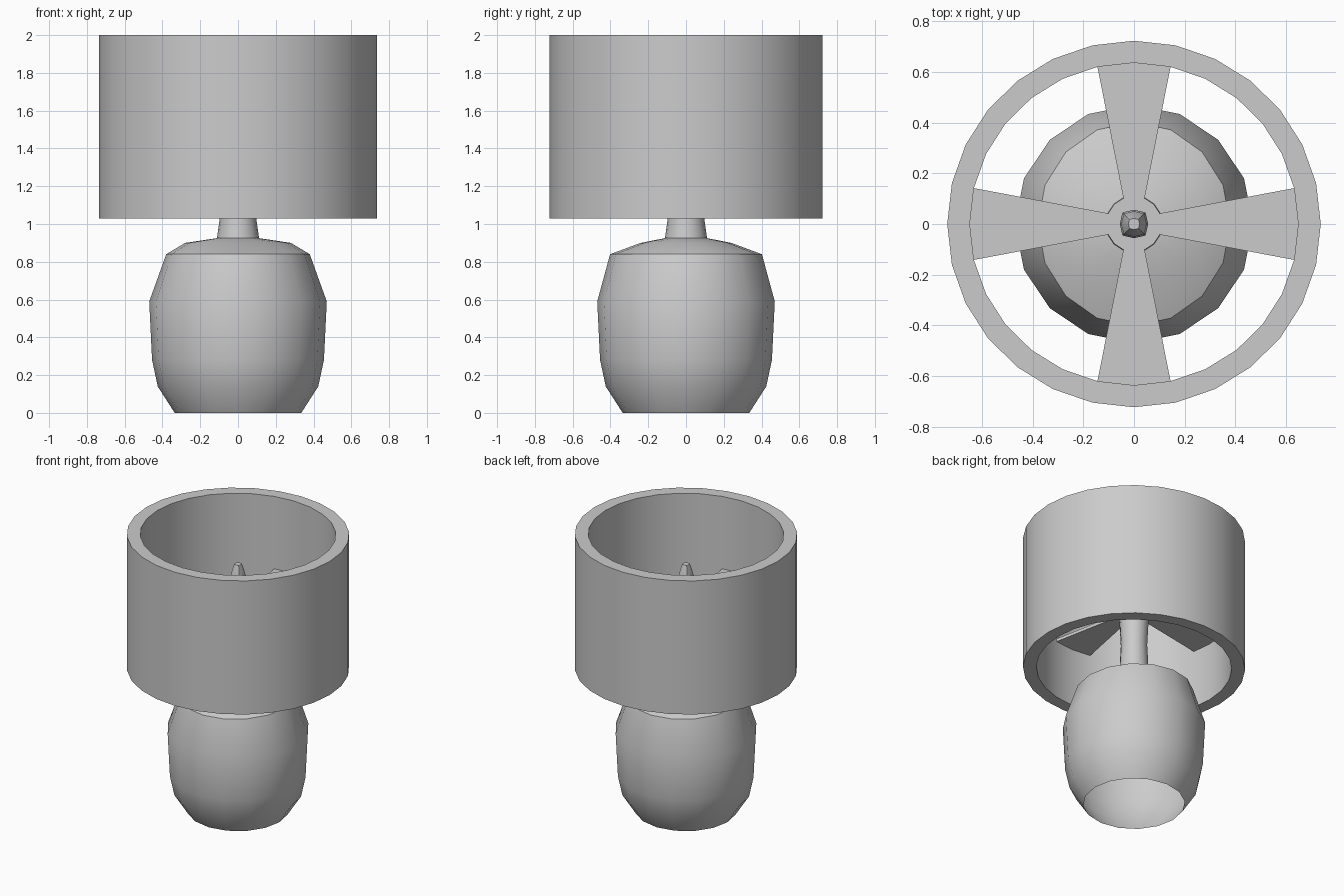
import bpy, bmesh, math

if "Cube" in bpy.data.objects:
    bpy.data.objects.remove(bpy.data.objects["Cube"])


def finish(name, bm):
    bmesh.ops.recalc_face_normals(bm, faces=bm.faces[:])
    mesh = bpy.data.meshes.new(name)
    bm.to_mesh(mesh)
    bm.free()
    obj = bpy.data.objects.new(name, mesh)
    bpy.context.collection.objects.link(obj)
    bpy.ops.object.select_all(action='DESELECT')
    obj.select_set(True)
    bpy.context.view_layer.objects.active = obj
    bpy.ops.object.shade_smooth_by_angle(angle=math.radians(32))
    return obj


def lathe(name, profile, sides, closed=False, cap_top=False, bulge=1.0):
    """Loft elliptical rings given as (radius x, radius y, z)."""
    bm = bmesh.new()
    rings = []
    for rx, ry, z in profile:
        ring = []
        for i in range(sides):
            a = 2 * math.pi * i / sides
            k = bulge if i % 2 else 1.0
            ring.append(bm.verts.new((rx * k * math.cos(a), ry * k * math.sin(a), z)))
        rings.append(ring)
    pairs = list(zip(rings, rings[1:]))
    if closed:
        pairs.append((rings[-1], rings[0]))
    for lo, hi in pairs:
        for i in range(sides):
            j = (i + 1) % sides
            bm.faces.new((lo[i], lo[j], hi[j], hi[i]))
    if cap_top:
        bm.faces.new(rings[-1])
    return finish(name, bm)


# Hollow drum shade
OX, OY, IX, IY = 0.737, 0.723, 0.648, 0.636
lathe("lamp_shade", [(OX, OY, 1.03), (OX, OY, 2.0), (IX, IY, 2.0), (IX, IY, 1.03)],
      28, closed=True)

# Rounded body, open underneath
lathe("lamp_body", [(0.335, 0.335, 0), (0.425, 0.425, 0.14), (0.455, 0.455, 0.28),
                    (0.47, 0.47, 0.59), (0.38, 0.402, 0.84), (0.28, 0.24, 0.9),
                    (0.112, 0.112, 0.925)], 16)

# Waisted neck
lathe("neck", [(0.112, 0.112, 0.92), (0.095, 0.095, 1.04), (0.087, 0.087, 1.2),
               (0.095, 0.095, 1.36), (0.11, 0.11, 1.475)], 16, cap_top=True)

# Bulb with a squarish section
lathe("bulb", [(0.05, 0.05, 1.475), (0.056, 0.056, 1.56), (0.05, 0.05, 1.67),
               (0.035, 0.035, 1.74), (0.022, 0.022, 1.785)], 8, cap_top=True, bulge=1.15)

# Four wedge arms holding the shade
bm = bmesh.new()
step = 2 * math.pi / 28
for q in range(4):
    mid = q * math.pi / 2
    outline = [(0.105 * math.cos(mid + s * 0.4), 0.105 * math.sin(mid + s * 0.4))
               for s in (1, -1)]
    outline += [(IX * math.cos(mid + s * step), IY * math.sin(mid + s * step))
                for s in (-1, 0, 1)]
    low = [bm.verts.new((x, y, 1.452)) for x, y in outline]
    top = [bm.verts.new((x, y, 1.474)) for x, y in outline]
    bm.faces.new(low)
    bm.faces.new(top)
    for i in range(5):
        j = (i + 1) % 5
        bm.faces.new((low[i], low[j], top[j], top[i]))
finish("shade_arms", bm)
